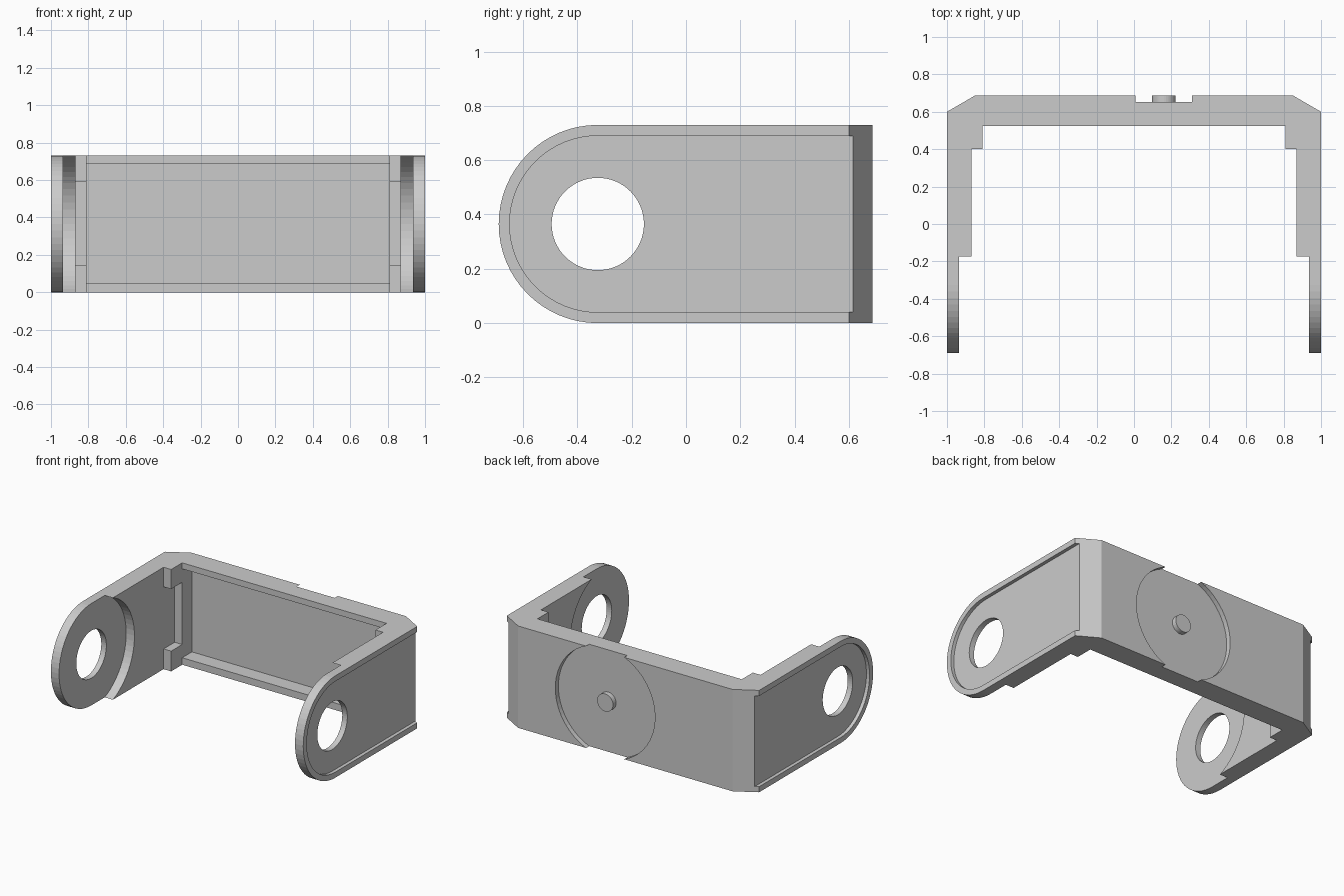
import bpy, math
from mathutils import Vector

if "Cube" in bpy.data.objects:
    bpy.data.objects.remove(bpy.data.objects["Cube"])

H = 0.73            # bracket height
CY, CZ = -0.325, H / 2   # pivot centre of the arms
BACK = 0.687


def prism(name, pts, axis, a, b):
    """Extrude a 2D outline along an axis from a to b."""
    place = {'X': lambda p, t: (t, p[0], p[1]),
             'Y': lambda p, t: (p[0], t, p[1]),
             'Z': lambda p, t: (p[0], p[1], t)}[axis]
    n = len(pts)
    verts = [place(p, a) for p in pts] + [place(p, b) for p in pts]
    faces = [list(range(n))[::-1], list(range(n, 2 * n))]
    faces += [[i, (i + 1) % n, n + (i + 1) % n, n + i] for i in range(n)]
    me = bpy.data.meshes.new(name)
    me.from_pydata(verts, [], faces)
    if axis == 'Y':
        me.flip_normals()
    ob = bpy.data.objects.new(name, me)
    bpy.context.collection.objects.link(ob)
    return ob


def box(name, lo, hi):
    pts = [(lo[0], lo[1]), (hi[0], lo[1]), (hi[0], hi[1]), (lo[0], hi[1])]
    return prism(name, pts, 'Z', lo[2], hi[2])


def arc(cx, cy, r, a0, a1, n):
    return [(cx + r * math.cos(math.radians(a0 + (a1 - a0) * i / n)),
             cy + r * math.sin(math.radians(a0 + (a1 - a0) * i / n)))
            for i in range(n + 1)]


def circle(cx, cy, r, n=64):
    return arc(cx, cy, r, 0, 360, n)[:-1]


def tongue(r, end):
    """Side outline: half round at the front, square at the back."""
    return arc(CY, CZ, r, 90, 270, 32) + [(end, CZ - r), (end, CZ + r)]


def boolean(target, cutter, op='DIFFERENCE'):
    mod = target.modifiers.new('cut', 'BOOLEAN')
    mod.operation, mod.object, mod.solver = op, cutter, 'EXACT'
    bpy.context.view_layer.objects.active = target
    bpy.ops.object.modifier_apply(modifier=mod.name)
    bpy.data.objects.remove(cutter, do_unlink=True)


# U-shaped plan with chamfered back corners and thick inner corner blocks
half = [(0.85, BACK), (1, 0.6), (1, -0.8), (0.87, -0.8),
        (0.87, 0.4), (0.81, 0.4), (0.81, 0.525)]
plan = half + [(-x, y) for x, y in reversed(half)]
bracket = prism('bracket', plan[::-1], 'Z', -0.1, H + 0.1)

# rounded arm ends
boolean(bracket, prism('side_outline', tongue(H / 2, 0.9), 'X', -1.2, 1.2), 'INTERSECT')
# round thinning on the inside of both arms, and the pivot holes
boolean(bracket, prism('inner_round', circle(CY, CZ, 0.395), 'X', -0.935, 0.935))
boolean(bracket, prism('pivot_hole', circle(CY, CZ, 0.17), 'X', -1.2, 1.2))
# shallow outer recess and corner notch on each side
for s in (-1, 1):
    x0, x1 = sorted((s * 0.975, s * 1.2))
    boolean(bracket, prism('outer_recess', tongue(0.325, 0.8), 'X', x0, x1))
    x0, x1 = sorted((s * 0.7, s * 0.87))
    boolean(bracket, box('corner_notch', (x0, 0.3, 0.145), (x1, 0.525, 0.59)))
# recessed inner panel and round seat on the back
boolean(bracket, box('panel_recess', (-0.81, 0.3, 0.05), (0.81, 0.635, 0.687)))
boolean(bracket, prism('round_seat', circle(0.16, CZ, 0.395), 'Y', 0.652, 0.9))

# small centre pin in the round seat
pin = prism('centre_pin', circle(0.16, CZ, 0.063, 32), 'Y', 0.645, BACK)
